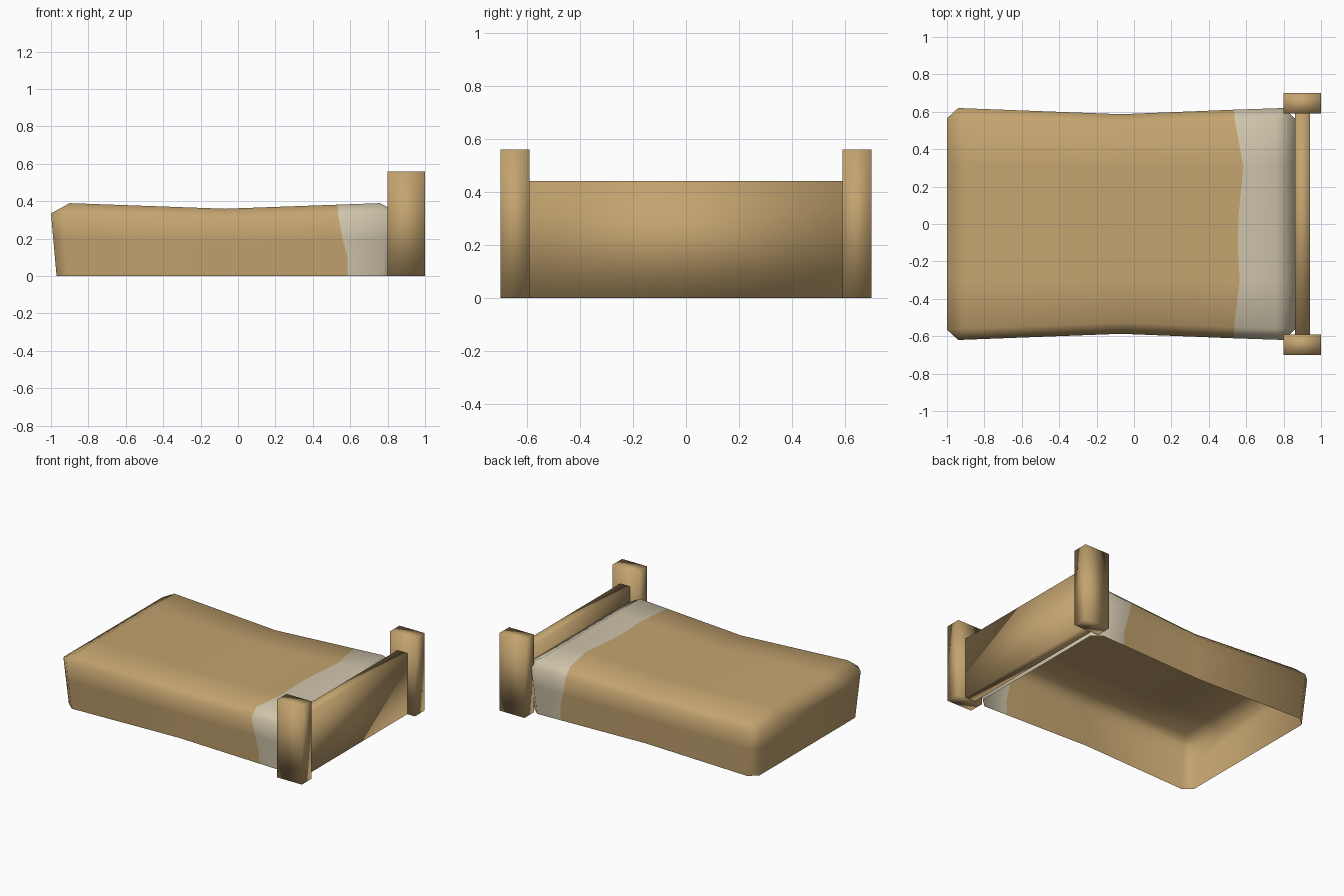
import bpy, bmesh

if "Cube" in bpy.data.objects:
    bpy.data.objects.remove(bpy.data.objects["Cube"])


def material(name, rgb):
    m = bpy.data.materials.new(name)
    m.diffuse_color = (*rgb, 1)
    m.use_nodes = True
    m.node_tree.nodes["Principled BSDF"].inputs["Base Color"].default_value = m.diffuse_color
    return m


tan = material("tan", (0.55, 0.37, 0.16))
cream = material("cream", (0.63, 0.56, 0.41))


def finish(name, bm, mats):
    bmesh.ops.remove_doubles(bm, verts=bm.verts, dist=0.0005)
    bmesh.ops.recalc_face_normals(bm, faces=bm.faces)
    for f in bm.faces:
        f.smooth = True
    me = bpy.data.meshes.new(name)
    bm.to_mesh(me)
    bm.free()
    for m in mats:
        me.materials.append(m)
    ob = bpy.data.objects.new(name, me)
    bpy.context.collection.objects.link(ob)
    return ob


def box(name, lo, hi):
    bm = bmesh.new()
    for v in bmesh.ops.create_cube(bm, size=1)["verts"]:
        v.co = [a + (c + 0.5) * (b - a) for a, b, c in zip(lo, hi, v.co)]
    return finish(name, bm, [tan])


# headboard: two posts and a plank
for side, y in (("front", -0.7), ("back", 0.59)):
    box(side + "_post", (0.8, y, 0), (1.0, y + 0.11, 0.56))
box("headboard", (0.86, -0.59, 0), (0.94, 0.59, 0.44))

# blanket: open-bottomed, waisted cover; cross-section walks up one side,
# over the top and down the other. Entries: (kind, position, colour edge x)
CX = -0.07
side = [(0.0, 0.585), (0.3, 0.585), (0.6, 0.56), (1.0, 0.535)]
top = [(-1, 0.535), (-0.55, 0.565), (-0.2, 0.555), (0.1, 0.56), (0.55, 0.585), (1, 0.54)]
section = ([("front", t, x) for t, x in side] + [("top", t, x) for t, x in top]
           + [("back", t, x) for t, x in reversed(side)])


def body_point(kind, t, x):
    k = min(abs(x - CX) / 0.83, 1)
    w, h = 0.587 + 0.033 * k, 0.36 + 0.03 * k
    if kind == "top":
        return x, t * (w - 0.06), h
    s = -1 if kind == "front" else 1
    return x, s * (w - 0.02 * (1 - t)), t * (h - 0.055)


def end_point(kind, t, d):
    if kind == "top":
        return CX + d * 0.93, t * 0.565, 0.335
    s = -1 if kind == "front" else 1
    return CX + d * (0.93 - 0.03 * (1 - t)), s * (0.565 - 0.02 * (1 - t)), t * 0.335


def shoulder(kind, t, d):
    off = 0.83 if kind == "top" else 0.87 - 0.03 * (1 - t)
    return body_point(kind, t, CX + d * off)


rows = [
    [end_point(k, t, -1) for k, t, _ in section],
    [shoulder(k, t, -1) for k, t, _ in section],
    [body_point(k, t, CX) for k, t, _ in section],
    [body_point(k, t, x) for k, t, x in section],
    [shoulder(k, t, 1) for k, t, _ in section],
    [end_point(k, t, 1) for k, t, _ in section],
]
bm = bmesh.new()
rows = [[bm.verts.new(p) for p in r] for r in rows]
for i in range(5):
    for j in range(len(section) - 1):
        f = bm.faces.new((rows[i][j], rows[i][j + 1], rows[i + 1][j + 1], rows[i + 1][j]))
        f.material_index = int(i >= 3)
bm.faces.new(rows[0])
bm.faces.new(rows[5]).material_index = 1
blanket = finish("blanket", bm, [tan, cream])

# make sure the open shell faces outward
me = blanket.data
up = sum(p.normal.z * p.area for p in me.polygons)
if up < 0:
    me.flip_normals()
